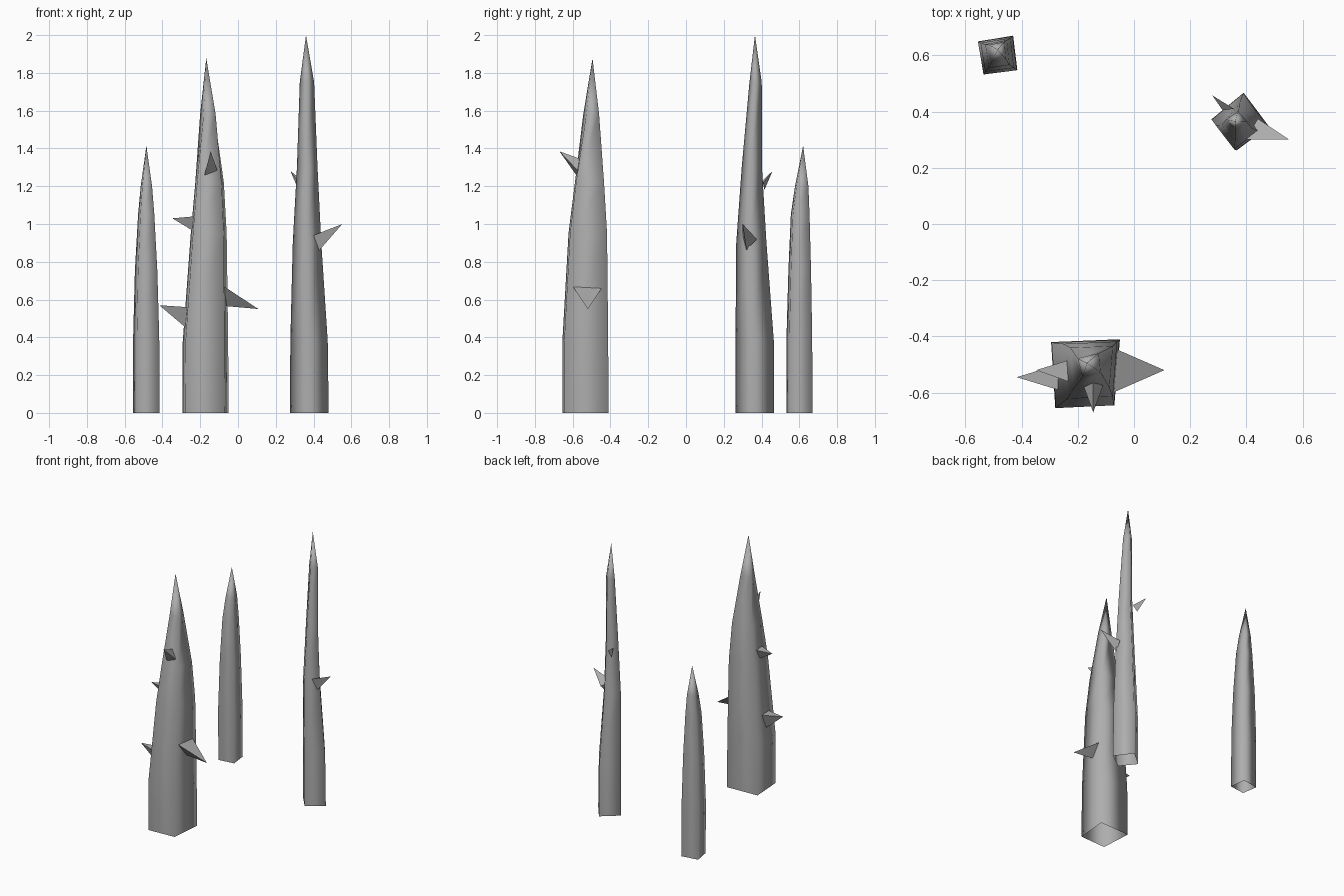
import bpy
import bmesh
from mathutils import Vector, Matrix

if "Cube" in bpy.data.objects:
    bpy.data.objects.remove(bpy.data.objects["Cube"])

stone = bpy.data.materials.new("grey stone")
stone.diffuse_color = (0.42, 0.42, 0.42, 1)
stone.use_nodes = True
stone.node_tree.nodes["Principled BSDF"].inputs["Base Color"].default_value = stone.diffuse_color


def finish(name, bm, smooth):
    bmesh.ops.recalc_face_normals(bm, faces=bm.faces)
    for f in bm.faces:
        f.smooth = smooth
    mesh = bpy.data.meshes.new(name)
    bm.to_mesh(mesh)
    bm.free()
    mesh.materials.append(stone)
    bpy.context.collection.objects.link(bpy.data.objects.new(name, mesh))


def spire(name, base, rings, tip):
    """Open-bottomed four-sided spike. Each ring refits the base outline
    to (height, x min, x max, y min, y max, twist in radians)."""
    bm = bmesh.new()
    xs, ys = zip(*base)
    loops = []
    for z, x0, x1, y0, y1, twist in rings:
        mid = Vector(((x0 + x1) / 2, (y0 + y1) / 2, z))
        turn = Matrix.Rotation(twist, 3, 'Z')
        loop = []
        for x, y in base:
            u = (x - min(xs)) / (max(xs) - min(xs))
            v = (y - min(ys)) / (max(ys) - min(ys))
            p = Vector((x0 + u * (x1 - x0), y0 + v * (y1 - y0), z))
            loop.append(bm.verts.new(mid + turn @ (p - mid)))
        loops.append(loop)
    for a, b in zip(loops, loops[1:]):
        for i in range(4):
            j = (i + 1) % 4
            bm.faces.new((a[i], a[j], b[j], b[i]))
    top = bm.verts.new(tip)
    for i in range(4):
        bm.faces.new((loops[-1][i], loops[-1][(i + 1) % 4], top))
    finish(name, bm, True)


def thorn(name, tip, *base):
    """Three-sided spike rooted in a spire."""
    bm = bmesh.new()
    t = bm.verts.new(tip)
    b = [bm.verts.new(p) for p in base]
    for i in range(3):
        bm.faces.new((b[i], b[(i + 1) % 3], t))
    bm.faces.new(b)
    finish(name, bm, False)


# Small spire
spire("small_spire",
      [(-.555, .65), (-.535, .535), (-.415, .55), (-.43, .67)],
      [(0, -.555, -.415, .532, .67, 0),
       (.4, -.555, -.417, .532, .668, 0),
       (.75, -.546, -.427, .542, .662, 0),
       (1.05, -.529, -.443, .555, .654, 0),
       (1.2, -.515, -.455, .577, .648, 0)],
      (-.485, .62, 1.415))

# Broad spire
spire("broad_spire",
      [(-.295, -.42), (-.28, -.655), (-.07, -.645), (-.05, -.41)],
      [(0, -.295, -.05, -.655, -.41, 0),
       (.37, -.293, -.052, -.655, -.412, 0),
       (.95, -.25, -.06, -.622, -.418, 0),
       (1.22, -.226, -.075, -.588, -.434, 0),
       (1.58, -.195, -.118, -.538, -.467, .2)],
      (-.168, -.495, 1.877))

# Tall spire
spire("tall_spire",
      [(.275, .375), (.365, .265), (.48, .35), (.39, .47)],
      [(0, .275, .48, .262, .467, 0),
       (.38, .277, .475, .262, .465, 0),
       (.9, .29, .441, .266, .426, 0),
       (1.3, .312, .421, .295, .402, 0),
       (1.75, .327, .403, .336, .401, 0)],
      (.36, .365, 2.0))

# Thorns on the broad spire
thorn("broad_thorn_right", (.108, -.52, .55),
      (-.075, -.6, .67), (-.075, -.44, .67), (-.06, -.52, .565))
thorn("broad_thorn_left_low", (-.417, -.545, .57),
      (-.27, -.59, .56), (-.27, -.5, .56), (-.275, -.545, .45))
thorn("broad_thorn_left_high", (-.348, -.52, 1.03),
      (-.235, -.56, 1.04), (-.235, -.485, 1.04), (-.24, -.525, .965))
thorn("broad_thorn_front", (-.145, -.67, 1.385),
      (-.145, -.56, 1.345), (-.18, -.575, 1.25), (-.11, -.575, 1.285))

# Thorns on the tall spire
thorn("tall_thorn_right", (.552, .3, 1.0),
      (.4, .3, .94), (.43, .32, .86), (.44, .375, .92))
thorn("tall_thorn_left", (.278, .458, 1.28),
      (.315, .405, 1.23), (.32, .415, 1.18), (.355, .41, 1.22))
